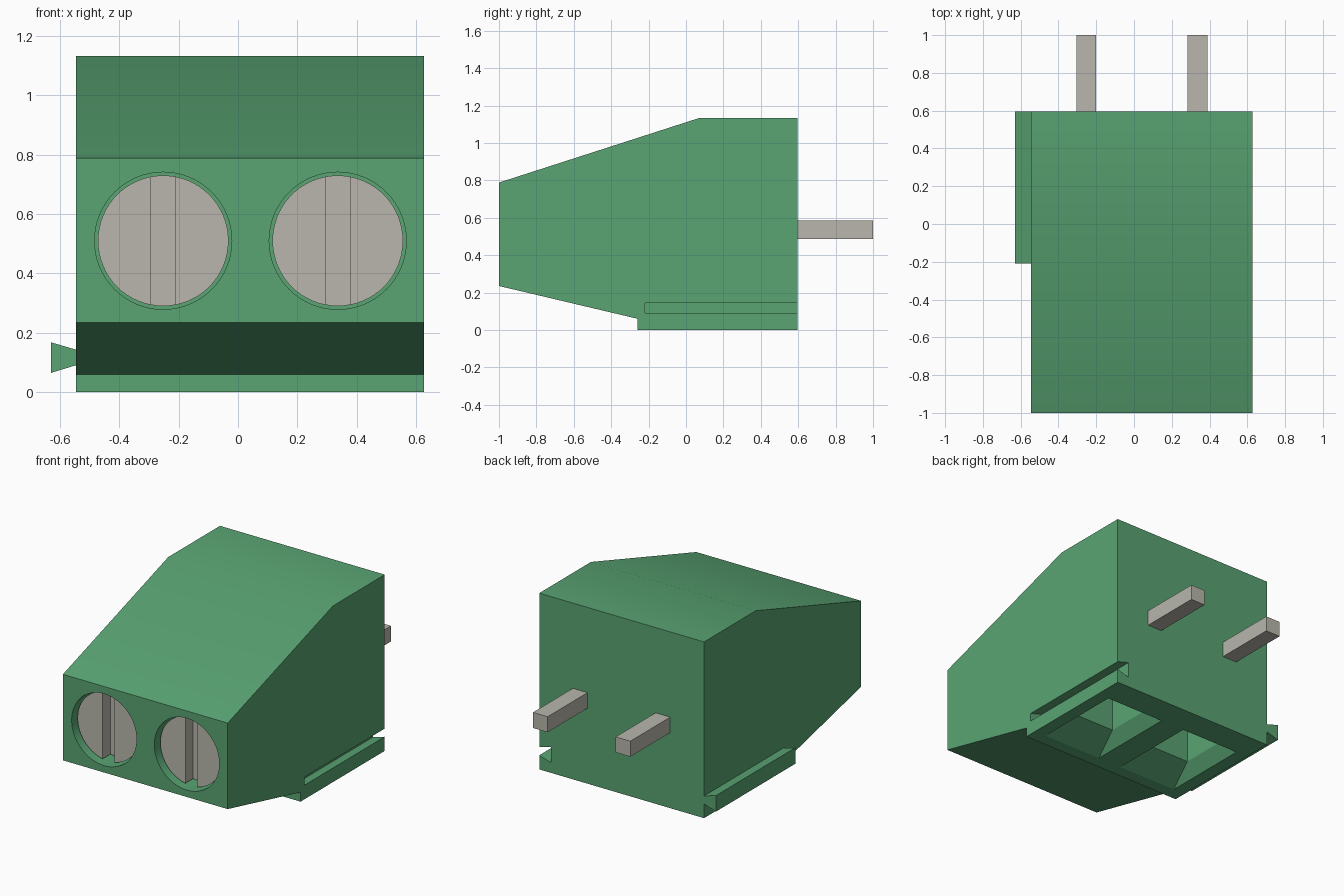
import bpy, bmesh, math
from mathutils import Matrix, Vector

if "Cube" in bpy.data.objects:
    bpy.data.objects.remove(bpy.data.objects["Cube"])


def material(name, rgb):
    m = bpy.data.materials.new(name)
    m.diffuse_color = (*rgb, 1)
    m.use_nodes = True
    m.node_tree.nodes["Principled BSDF"].inputs["Base Color"].default_value = m.diffuse_color
    return m


GREEN = material("green plastic", (0.10, 0.37, 0.17))
METAL = material("grey metal", (0.48, 0.47, 0.415))


def finish(name, bm, mat):
    bmesh.ops.recalc_face_normals(bm, faces=bm.faces)
    me = bpy.data.meshes.new(name)
    bm.to_mesh(me)
    bm.free()
    me.materials.append(mat)
    ob = bpy.data.objects.new(name, me)
    bpy.context.collection.objects.link(ob)
    return ob


def loft(name, rings, mat):
    """Solid through rings with equal point counts, capped at both ends."""
    bm = bmesh.new()
    loops = [[bm.verts.new(p) for p in ring] for ring in rings]
    n = len(loops[0])
    for a, b in zip(loops, loops[1:]):
        for i in range(n):
            j = (i + 1) % n
            bm.faces.new((a[i], a[j], b[j], b[i]))
    bm.faces.new(loops[0])
    bm.faces.new(loops[-1])
    return finish(name, bm, mat)


def box(name, x0, x1, y0, y1, z0, z1, mat):
    rect = [(x0, y0), (x1, y0), (x1, y1), (x0, y1)]
    return loft(name, [[(x, y, z) for x, y in rect] for z in (z0, z1)], mat)


def cylinder(name, x, z, r, y0, y1, mat):
    bm = bmesh.new()
    bmesh.ops.create_cone(bm, cap_ends=True, segments=64, radius1=r, radius2=r,
                          depth=y1 - y0,
                          matrix=Matrix.Translation(Vector((x, (y0 + y1) / 2, z)))
                          @ Matrix.Rotation(math.pi / 2, 4, 'X'))
    return finish(name, bm, mat)


def cut(ob, cutter):
    mod = ob.modifiers.new("cut", 'BOOLEAN')
    mod.operation = 'DIFFERENCE'
    mod.solver = 'EXACT'
    mod.object = cutter
    bpy.context.view_layer.objects.active = ob
    bpy.ops.object.modifier_apply(modifier=mod.name)
    bpy.data.objects.remove(cutter)


def smooth(ob):
    bpy.ops.object.select_all(action='DESELECT')
    ob.select_set(True)
    bpy.context.view_layer.objects.active = ob
    bpy.ops.object.shade_smooth_by_angle(angle=math.radians(20))


LEFT, RIGHT, BACK = -0.545, 0.627, 0.595
POLES = (-0.252, 0.336)
SCREW_Z = 0.51

# Housing: side profile extruded across the width
side = [(-1, 0.235), (-0.26, 0.06), (-0.26, 0), (BACK, 0),
        (BACK, 1.133), (0.07, 1.133), (-1, 0.788)]
housing = loft("housing", [[(x, y, z) for y, z in side] for x in (LEFT, RIGHT)], GREEN)


def dovetail(name, x_narrow, x_wide, y0, y1):
    ring = [(x_narrow, 0.091), (x_narrow, 0.143), (x_wide, 0.168), (x_wide, 0.065)]
    return loft(name, [[(x, y, z) for x, z in ring] for y in (y0, y1)], GREEN)


# Joining rail on the left and matching groove on the right
dovetail("joining_rail", LEFT, -0.63, -0.21, BACK)
cut(housing, dovetail("groove_cutter", RIGHT + 0.0005, RIGHT - 0.085, -0.22, BACK + 0.1))

for i, x in enumerate(POLES, 1):
    # Screw hole in the front
    cut(housing, cylinder("hole_cutter", x, SCREW_Z, 0.231, -1.1, -0.83, GREEN))

    # Wire entry underneath: funnel leading to a straight shaft
    levels = [(0.21, -0.18, 0.41, -0.001), (0.15, 0.02, 0.36, 0.085),
              (0.15, 0.02, 0.36, 0.45)]
    cut(housing, loft("entry_cutter", [
        [(x - w, a, z), (x + w, a, z), (x + w, b, z), (x - w, b, z)]
        for w, a, b, z in levels], GREEN))

    # Slotted screw, slightly recessed
    screw = cylinder(f"screw_{i}", x, SCREW_Z, 0.22, -0.955, -0.82, METAL)
    cut(screw, box("slot_cutter", x - 0.042, x + 0.042, -1.1, -0.875,
                   SCREW_Z - 0.3, SCREW_Z + 0.3, METAL))
    smooth(screw)

    # Solder pin at the back
    box(f"pin_{i}", x - 0.052, x + 0.052, BACK - 0.02, 1.0, 0.485, 0.585, METAL)

smooth(housing)
